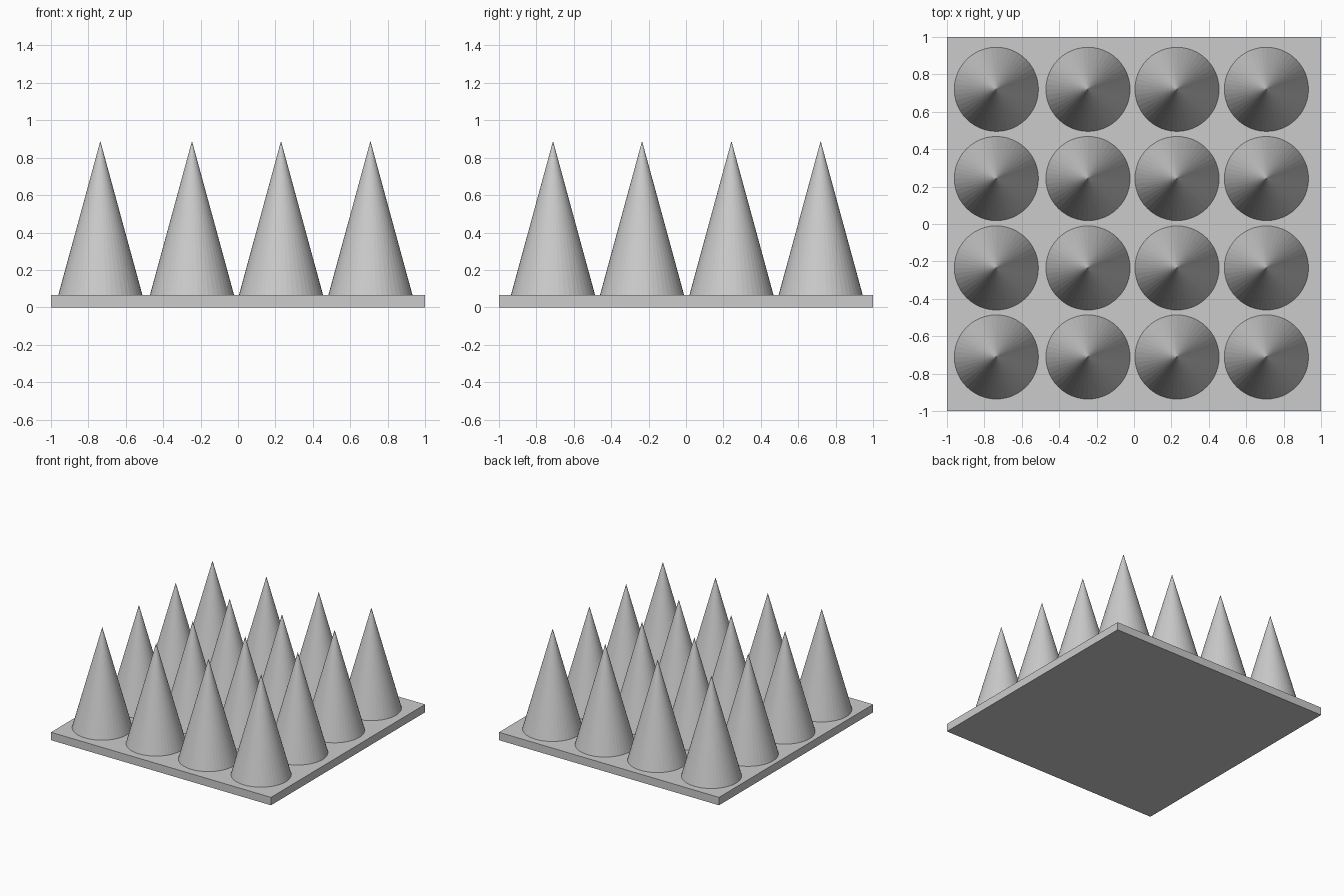
import bpy

if "Cube" in bpy.data.objects:
    bpy.data.objects.remove(bpy.data.objects["Cube"])

PLATE_TOP = 0.065
APEX = 0.889
RADIUS = 0.225
COLUMNS = (-0.736, -0.246, 0.230, 0.708)
ROWS = (-0.711, -0.235, 0.243, 0.720)

# Square base plate
bpy.ops.mesh.primitive_cube_add(size=1, location=(0, 0, PLATE_TOP / 2))
plate = bpy.context.object
plate.name = "base_plate"
plate.scale = (2, 2, PLATE_TOP)
bpy.ops.object.transform_apply(location=False, rotation=False, scale=True)

# Grid of flat-shaded cones standing on the plate
height = APEX - PLATE_TOP
bpy.ops.mesh.primitive_cone_add(vertices=48, radius1=RADIUS, radius2=0, depth=height)
first = bpy.context.object
mesh = first.data
mesh.name = "cone"
bpy.data.objects.remove(first)

for r, y in enumerate(ROWS, 1):
    for c, x in enumerate(COLUMNS, 1):
        cone = bpy.data.objects.new(f"cone_row{r}_column{c}", mesh)
        cone.location = (x, y, PLATE_TOP + height / 2)
        bpy.context.collection.objects.link(cone)
